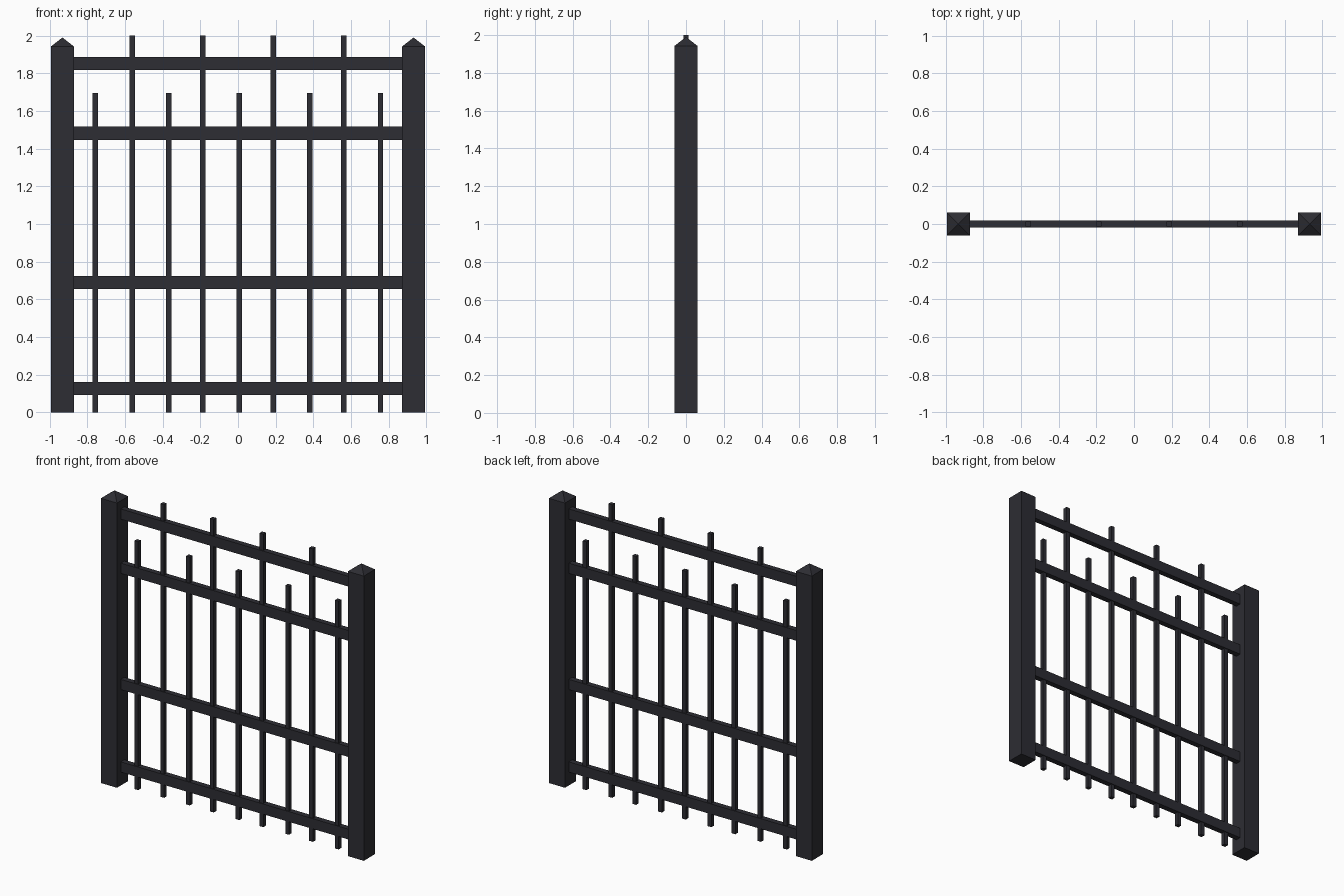
import bpy, bmesh

if "Cube" in bpy.data.objects:
    bpy.data.objects.remove(bpy.data.objects["Cube"])

iron = bpy.data.materials.new("dark iron")
iron.diffuse_color = (0.026, 0.026, 0.033, 1)
iron.use_nodes = True
iron.node_tree.nodes["Principled BSDF"].inputs["Base Color"].default_value = iron.diffuse_color


def make(name, bm):
    bmesh.ops.recalc_face_normals(bm, faces=bm.faces)
    mesh = bpy.data.meshes.new(name)
    bm.to_mesh(mesh)
    bm.free()
    mesh.materials.append(iron)
    obj = bpy.data.objects.new(name, mesh)
    bpy.context.collection.objects.link(obj)
    return obj


def box(name, x, z0, z1, wx, wy, peak=0):
    """Upright box standing from z0 to z1, with an optional pyramid top."""
    bm = bmesh.new()
    bmesh.ops.create_cube(bm, size=1)
    for v in bm.verts:
        v.co = (x + v.co.x * wx, v.co.y * wy, z0 + (v.co.z + 0.5) * (z1 - z0))
    if peak:
        top = max(bm.faces, key=lambda f: f.calc_center_median().z)
        tip = bmesh.ops.poke(bm, faces=[top])["verts"][0]
        tip.co.z = peak
    return make(name, bm)


# Pointed square posts
for side, x in (("left", -0.932), ("right", 0.932)):
    box(f"{side}_post", x, 0, 1.943, 0.121, 0.121, peak=1.99)

# Horizontal rails
for i, z in enumerate((0.126, 0.689, 1.482, 1.852)):
    box(f"rail_{i + 1}", 0, z - 0.035, z + 0.035, 1.75, 0.038)

# Tall bars reach above the top rail
for i in range(4):
    box(f"tall_bar_{i + 1}", -0.562 + i * 0.3745, 0, 2.0, 0.028, 0.028)

# Short bars stop between the upper rails
for i, x in enumerate((-0.758, -0.368, 0.006, 0.381, 0.756)):
    box(f"short_bar_{i + 1}", x, 0, 1.695, 0.028, 0.028)
